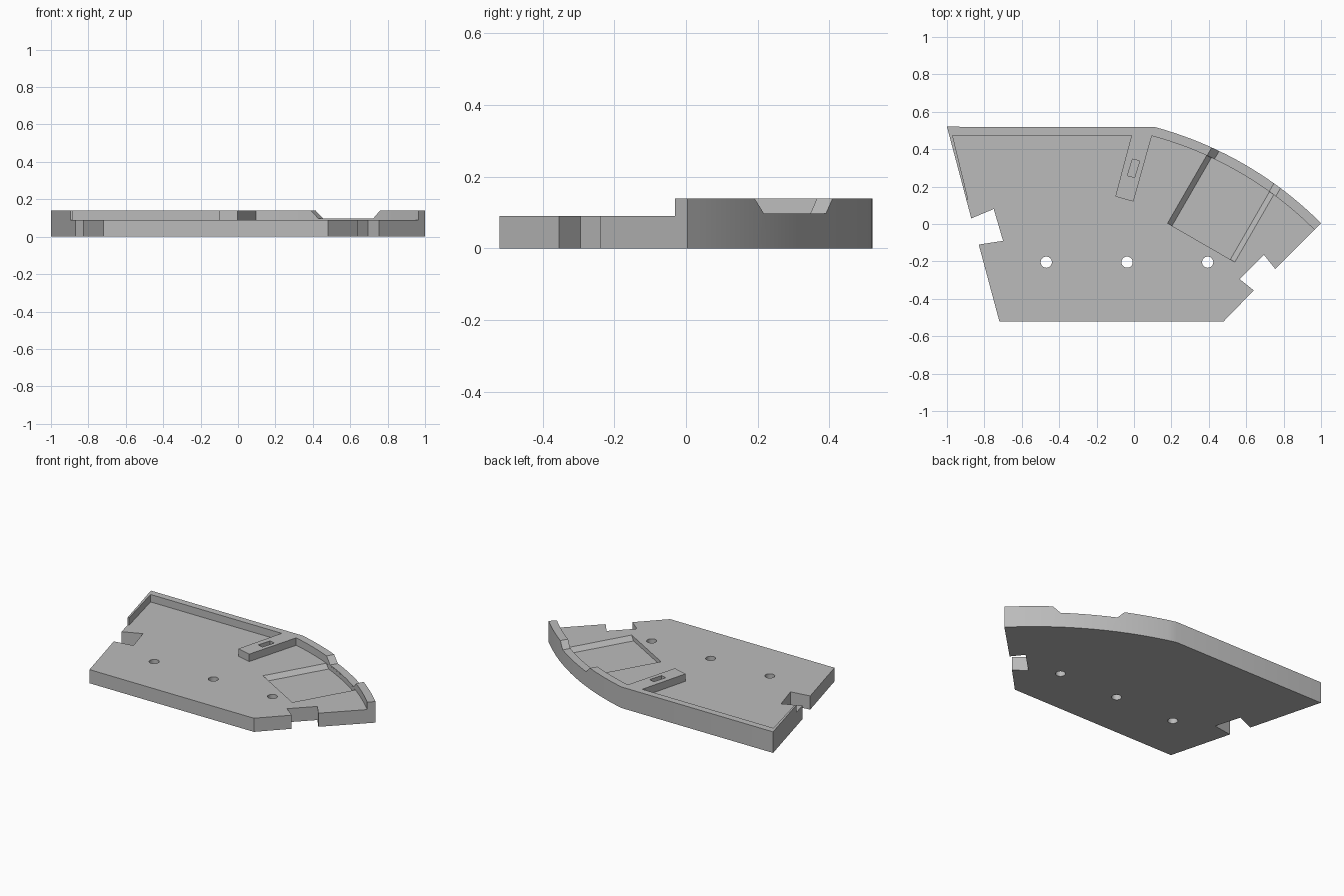
import bpy, bmesh
from math import cos, sin, radians, sqrt, pi

default = bpy.data.objects.get("Cube")
if default:
    bpy.data.objects.remove(default, do_unlink=True)

CX, CY = -0.407, -1.403      # centre of the curved rim
R_OUT, R_IN = 1.99, 1.94
FLOOR, TOP = 0.09, 0.139

grey = bpy.data.materials.new("plain_grey")
grey.use_nodes = True
colour = (0.5, 0.5, 0.5, 1)
grey.diffuse_color = colour
grey.node_tree.nodes["Principled BSDF"].inputs["Base Color"].default_value = colour


def arc(r, steps=20):
    angles = [radians(75 - 30 * i / steps) for i in range(steps + 1)]
    return [(CX + r * cos(a), CY + r * sin(a)) for a in angles]


def radial(u, v):
    """Sideways and outward distances along the 60 degree radius, to x and y."""
    return (CX + u * cos(pi / 6) + v * sin(pi / 6),
            CY - u * sin(pi / 6) + v * cos(pi / 6))


def loft(name, low, high, z0, z1):
    """Solid between two matching outlines."""
    bm = bmesh.new()
    a = [bm.verts.new((x, y, z0)) for x, y in low]
    b = [bm.verts.new((x, y, z1)) for x, y in high]
    bm.faces.new(a)
    bm.faces.new(b)
    for i in range(len(a)):
        j = (i + 1) % len(a)
        bm.faces.new((a[i], a[j], b[j], b[i]))
    bmesh.ops.recalc_face_normals(bm, faces=bm.faces)
    mesh = bpy.data.meshes.new(name)
    bm.to_mesh(mesh)
    bm.free()
    mesh.materials.append(grey)
    obj = bpy.data.objects.new(name, mesh)
    bpy.context.collection.objects.link(obj)
    return obj


def prism(name, outline, z0, z1):
    return loft(name, outline, outline, z0, z1)


# Full-height plate with side notches
outline = [(-1, 0.52)] + arc(R_OUT) + [
    (0.755, -0.24), (0.695, -0.165), (0.565, -0.295), (0.64, -0.355),
    (0.48, -0.52), (-0.72, -0.52), (-0.83, -0.11), (-0.70, -0.09),
    (-0.75, 0.08), (-0.87, 0.03)]
plate = prism("base_plate", outline, 0, TOP)

# Lowered floor, leaving the rim and the short arm
pocket = [(-0.97, 0.474), (-0.013, 0.474), (-0.1, 0.147), (-0.003, 0.12)] + arc(R_IN) + [
    (1.1, -0.166), (1.1, -0.7), (-1.1, -0.7), (-1.1, 0.13), (-0.886, 0.13)]
cutters = [prism("floor_cutter", pocket, FLOOR, 0.3)]

# Slot in the arm
slot = [(-0.008, 0.347), (0.03, 0.337), (0.003, 0.249), (-0.035, 0.259)]
cutters.append(prism("slot_cutter", slot, FLOOR, 0.3))


# Sunken bay with sloping sides
def bay(half):
    us = [0.012 + half * (1 - i / 5) for i in range(11)]
    ends = [radial(0.012 - half, 1.512), radial(0.012 + half, 1.512)]
    return ends + [radial(u, sqrt((R_IN - 0.0005) ** 2 - u * u)) for u in us]


cutters.append(loft("bay_cutter", bay(0.18), bay(0.218), 0.063, 0.1))


# Gap in the rim with sloping sides
def gap(half):
    return [radial(0.02 + s * half, v) for s, v in
            ((-1, 1.85), (1, 1.85), (1, 2.1), (-1, 2.1))]


cutters.append(loft("gap_cutter", gap(0.17), gap(0.257), 0.097, 0.181))

# Three round through holes
for x in (-0.469, -0.037, 0.394):
    ring = [(x + 0.03 * cos(i * pi / 16), -0.204 + 0.03 * sin(i * pi / 16))
            for i in range(32)]
    cutters.append(prism("hole_cutter", ring, -0.1, 0.3))

for cutter in cutters:
    mod = plate.modifiers.new(cutter.name, 'BOOLEAN')
    mod.operation = 'DIFFERENCE'
    mod.solver = 'EXACT'
    mod.object = cutter
    cutter.hide_render = True

# Bake the cuts and drop the cutters
graph = bpy.context.evaluated_depsgraph_get()
baked = bpy.data.meshes.new_from_object(plate.evaluated_get(graph))
plate.modifiers.clear()
plate.data = baked
for cutter in cutters:
    bpy.data.objects.remove(cutter, do_unlink=True)

bpy.ops.object.select_all(action='DESELECT')
plate.select_set(True)
bpy.context.view_layer.objects.active = plate
bpy.ops.object.shade_smooth_by_angle(angle=radians(25))
